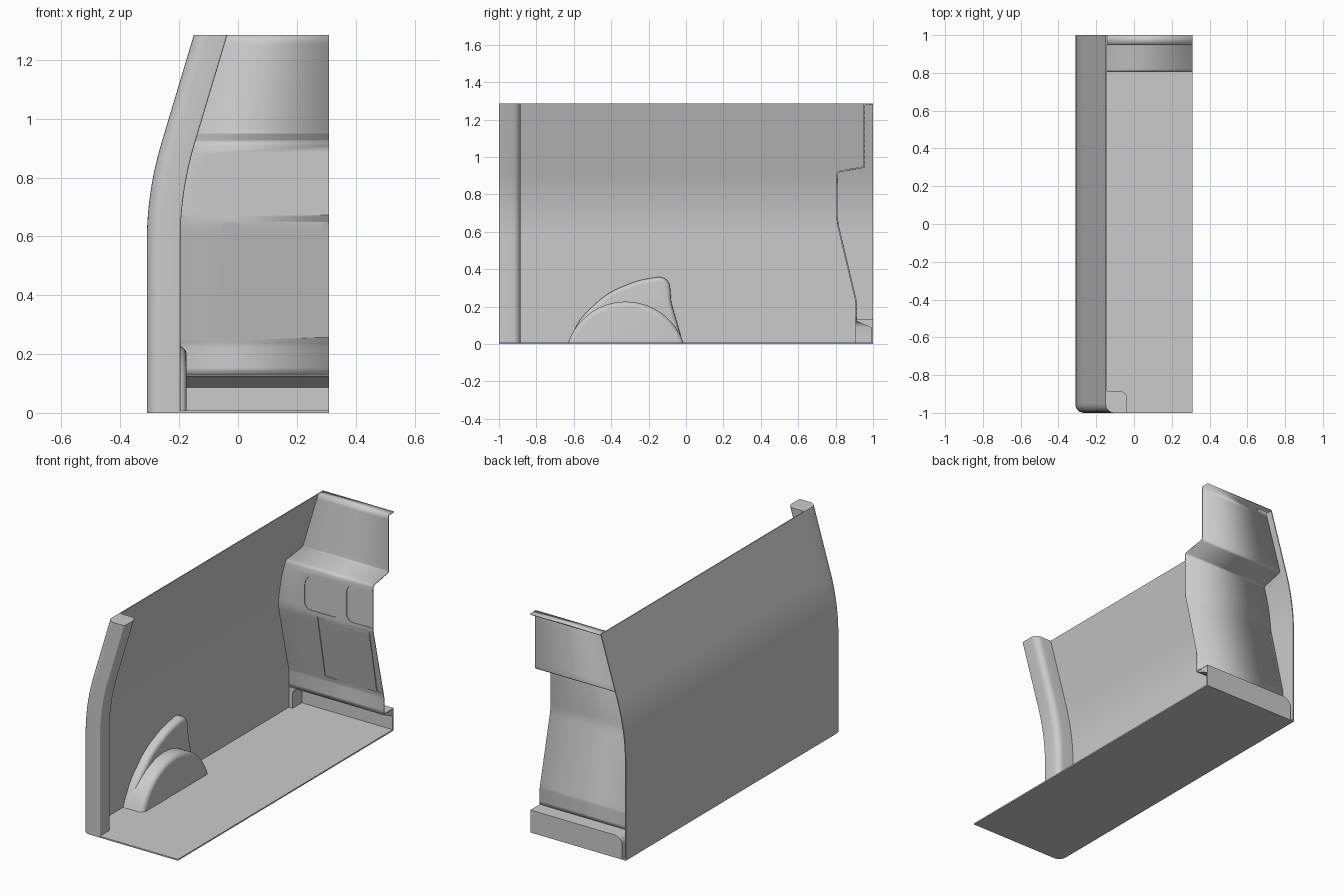
import bpy, bmesh, math
from mathutils import Vector

if "Cube" in bpy.data.objects:
    bpy.data.objects.remove(bpy.data.objects["Cube"])

H, R = 1.285, 0.31


def fillet(pts, closed=True, n=6):
    """2D polyline from (a, b, radius) corners, rounded with arcs."""
    out, m = [], len(pts)
    for i, (a, b, r) in enumerate(pts):
        p = Vector((a, b))
        if r == 0 or (not closed and i in (0, m - 1)):
            out.append((a, b))
            continue
        u = (Vector(pts[i - 1][:2]) - p).normalized()
        v = (Vector(pts[(i + 1) % m][:2]) - p).normalized()
        half = u.angle(v) / 2
        t = r / math.tan(half)
        c = p + (u + v).normalized() * r / math.sin(half)
        s, e = p + u * t - c, p + v * t - c
        sweep = math.pi - 2 * half
        for k in range(n + 1):
            f = k / n
            q = c + (s * math.sin((1 - f) * sweep)
                     + e * math.sin(f * sweep)) / math.sin(sweep)
            out.append((q.x, q.y))
    return out


def finish(bm, name):
    me = bpy.data.meshes.new(name)
    bm.to_mesh(me)
    bm.free()
    ob = bpy.data.objects.new(name, me)
    bpy.context.collection.objects.link(ob)
    return ob


def add_loft(bm, rings):
    """Closed solid through rings of equal length, capped at both ends."""
    vs = [[bm.verts.new(p) for p in ring] for ring in rings]
    n = len(vs[0])
    for a, b in zip(vs, vs[1:]):
        for i in range(n):
            j = (i + 1) % n
            bm.faces.new((a[i], a[j], b[j], b[i]))
    bm.faces.new(vs[0])
    bm.faces.new(vs[-1])
    bmesh.ops.recalc_face_normals(bm, faces=bm.faces[:])


def loft(name, rings):
    bm = bmesh.new()
    add_loft(bm, rings)
    return finish(bm, name)


def prism_y(name, pts, y0, y1):
    return loft(name, [[(x, y, z) for x, z in pts] for y in (y0, y1)])


# side wall curve: vertical, bend, then straight lean inwards
bend0, bend1 = Vector((-R, 0.58)), Vector((-0.15 - 0.3 * (H - 0.92), 0.92))
mid = Vector((-R, H - 0.16 / 0.3))
curve = [Vector((-R, 0))]
for k in range(15):
    t = k / 14
    curve.append(bend0 * (1 - t) ** 2 + mid * 2 * t * (1 - t) + bend1 * t * t)
curve.append(Vector((-0.15, H)))


def wall_x(z):
    for a, b in zip(curve, curve[1:]):
        if z <= b.y:
            return a.x + (b.x - a.x) * (z - a.y) / (b.y - a.y)
    return curve[-1].x


def follow_wall(name, plan):
    return loft(name, [[(c.x + a, b, c.y) for a, b in plan] for c in curve])


# side wall and rear pillar share the curve
follow_wall("side_wall", [(0, -0.95), (0.006, -0.95), (0.006, 1), (0, 1)])
follow_wall("rear_pillar", fillet([(0, -1, 0.045), (0.114, -1, 0.006),
                                   (0.114, -0.885, 0.04), (0, -0.885, 0)]))

# floor
plan = fillet([(-R, -1, 0.045), (R, -1, 0), (R, 1, 0), (-R, 1, 0)])
loft("floor", [[(x, y, z) for x, y in plan] for z in (0, 0.008)])


# wheel arch and its upper fin, rounded on the inner rim
def wall_bump(name, outline, x1, bev):
    bm = bmesh.new()
    add_loft(bm, [[(x, y, z) for y, z in outline] for x in (-R + 0.002, x1)])
    rim = [e for e in bm.edges
           if all(abs(v.co.x - x1) < 1e-5 for v in e.verts)
           and any(v.co.z > 0.005 for v in e.verts)]
    bmesh.ops.bevel(bm, geom=rim, offset=bev, segments=5, profile=0.5,
                    affect='EDGES')
    return finish(bm, name)


rad, cz = 0.327, -0.1
a0 = math.asin(-(cz - 0.001) / rad)
arch = [(-0.322 + rad * math.cos(a), cz + rad * math.sin(a))
        for a in [a0 + (math.pi - 2 * a0) * k / 28 for k in range(29)]]
wall_bump("wheel_arch", arch, -0.175, 0.028)

fin = fillet([(-0.635, 0.001, 0), (-0.565, 0.14, 0.3), (-0.42, 0.275, 0.4),
              (-0.26, 0.34, 0.4), (-0.09, 0.37, 0.06), (-0.078, 0.22, 0.15),
              (-0.015, 0.001, 0)], n=5)
wall_bump("arch_fin", fin, -0.255, 0.025)

# bulkhead: pressed sheet profile (y, z) swept across to meet the wall
prof = fillet([(0.905, 0.13, 0), (0.905, 0.23, 0.06), (0.805, 0.65, 0.25),
               (0.805, 0.925, 0.02), (0.95, 0.95, 0.006), (0.95, H, 0),
               (1.0, H, 0)], closed=False)
rows = [prof[0]]
for a, b in zip(prof, prof[1:]):
    n = max(1, math.ceil(abs(b[1] - a[1]) / 0.03))
    rows += [(a[0] + (b[0] - a[0]) * k / n, a[1] + (b[1] - a[1]) * k / n)
             for k in range(1, n + 1)]
bm = bmesh.new()
pairs = [(bm.verts.new((wall_x(z) + 0.003, y, z)), bm.verts.new((R, y, z)))
         for y, z in rows]
for (l0, r0), (l1, r1) in zip(pairs, pairs[1:]):
    bm.faces.new((l0, r0, r1, l1))
bulkhead = finish(bm, "bulkhead")
sol = bulkhead.modifiers.new("thickness", 'SOLIDIFY')
sol.thickness, sol.offset = 0.008, -1

# pressed recesses: rounded windows above, tapered slots below
bm = bmesh.new()


def press(pts, face_y, depth=0.004):
    add_loft(bm, [[(x, face_y(z) + d, z) for x, z in pts]
                  for d in (-0.02, depth)])


for i in range(2):
    x = 0.272 * i
    press(fillet([(x - 0.132, 0.672, 0.04), (x + 0.086, 0.672, 0.035),
                  (x + 0.086, 0.885, 0.05),
                  (x - 0.132, 0.885, 0.08 if i == 0 else 0.045)]),
          lambda z: 0.805)
    x = 0.335 * i
    press(fillet([(x - 0.064, 0.257, 0.01), (x + 0.017, 0.257, 0.01),
                  (x + 0.007, 0.647, 0.01), (x - 0.05, 0.647, 0.01)], n=3),
          lambda z: 0.905 - (z - 0.23) * 0.1 / 0.42, 0.005)
cutter = finish(bm, "press_cutter")
cutter.hide_render = True
cutter.display_type = 'WIRE'
cut = bulkhead.modifiers.new("presses", 'BOOLEAN')
cut.object, cut.operation, cut.solver = cutter, 'DIFFERENCE', 'EXACT'

# foot recess under the bulkhead: corner plate, shell, back plate, sloped roof
inner = fillet([(-0.28, 0.001, 0), (-0.28, 0.127, 0.04), (R, 0.127, 0)], False)
outer = fillet([(-0.285, 0.001, 0), (-0.285, 0.132, 0.045), (R, 0.132, 0)], False)
prism_y("recess_corner_plate", outer[:-1] + [(-R + 0.002, 0.132), (-R + 0.002, 0.001)],
        0.905, 0.913)
prism_y("recess_shell", outer + inner[::-1], 0.905, 1.0)
prism_y("recess_back", outer + [(R, 0.001)], 0.991, 1.0)
loft("recess_roof", [[(x, y, z) for y, z in
                      ((0.906, 0.126), (0.995, 0.126), (0.995, 0.085))]
                     for x in (-0.262, R)])

# smooth shading with crisp edges
bpy.ops.object.select_all(action='DESELECT')
for ob in bpy.context.collection.objects:
    if ob != cutter:
        ob.select_set(True)
        bpy.context.view_layer.objects.active = ob
bpy.ops.object.shade_smooth_by_angle(angle=math.radians(30))
cutter.hide_set(True)
